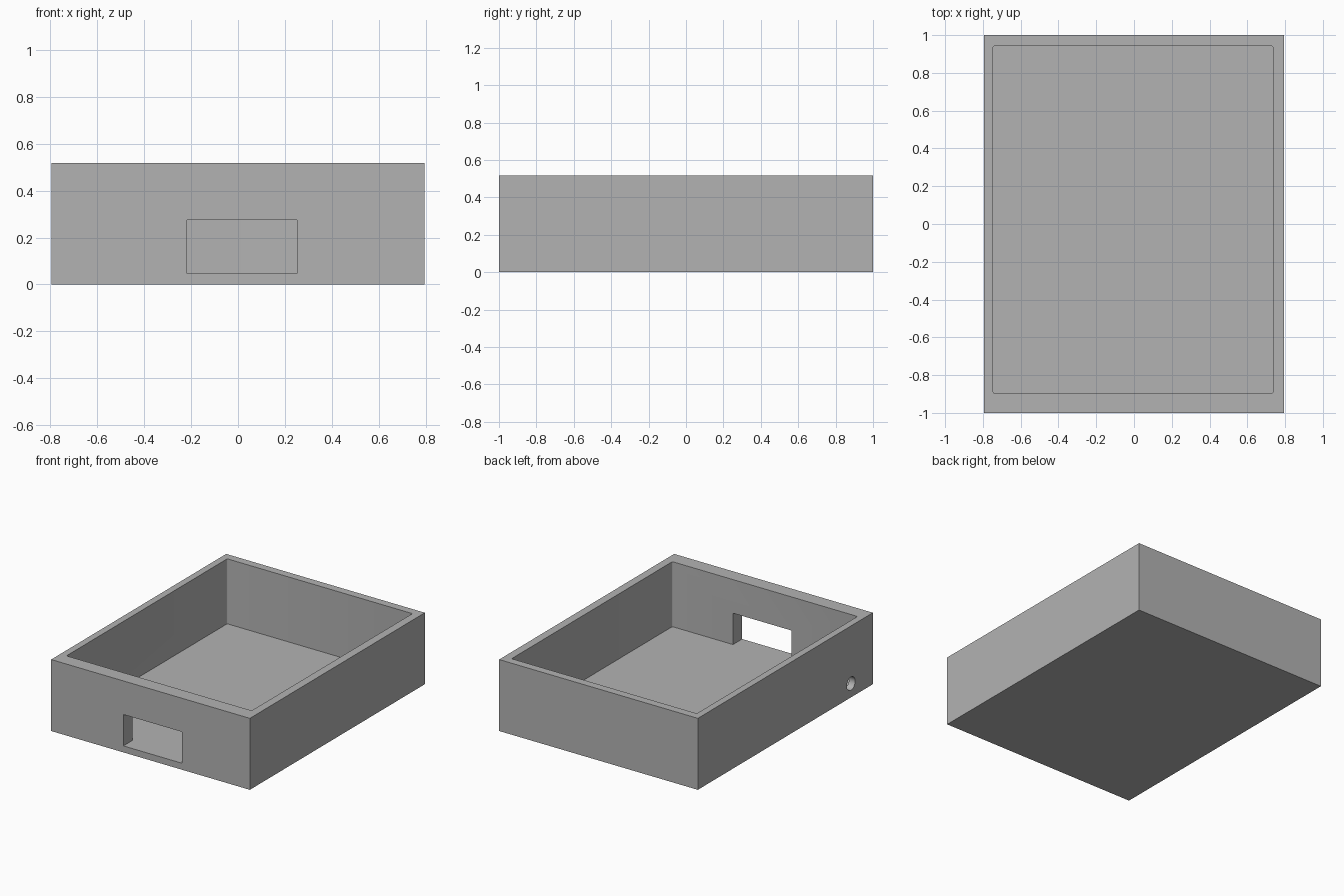
import bpy
import bmesh
from math import radians
from mathutils import Matrix, Vector

default = bpy.data.objects.get("Cube")
if default:
    bpy.data.objects.remove(default, do_unlink=True)

FLOOR = 0.047

grey = bpy.data.materials.new("grey plastic")
grey.use_nodes = True
colour = (0.45, 0.45, 0.45, 1)
grey.diffuse_color = colour
grey.node_tree.nodes["Principled BSDF"].inputs["Base Color"].default_value = colour


def add_object(name, bm):
    mesh = bpy.data.meshes.new(name)
    bm.to_mesh(mesh)
    bm.free()
    mesh.materials.append(grey)
    obj = bpy.data.objects.new(name, mesh)
    bpy.context.collection.objects.link(obj)
    return obj


def block(name, low, high, corner=0):
    """Box between two corners, with optional rounded upright edges."""
    low, high = Vector(low), Vector(high)
    bm = bmesh.new()
    bmesh.ops.create_cube(bm, size=1)
    bmesh.ops.scale(bm, vec=high - low, verts=bm.verts)
    bmesh.ops.translate(bm, vec=(low + high) / 2, verts=bm.verts)
    if corner:
        upright = [e for e in bm.edges
                   if abs(e.verts[0].co.z - e.verts[1].co.z) > 0.1]
        bmesh.ops.bevel(bm, geom=upright, offset=corner, segments=3,
                        profile=0.5, affect='EDGES')
    return add_object(name, bm)


def cut(target, cutter):
    """Subtract the cutter, apply the result and discard the cutter."""
    cutter.hide_render = True
    mod = target.modifiers.new(cutter.name, 'BOOLEAN')
    mod.operation = 'DIFFERENCE'
    mod.solver = 'EXACT'
    mod.object = cutter
    bpy.context.view_layer.objects.active = target
    bpy.ops.object.modifier_apply(modifier=mod.name)
    bpy.data.objects.remove(cutter, do_unlink=True)


# Open tray
case = block("open_case", (-0.795, -1, 0), (0.795, 1, 0.517))

# Off-centre cavity with slightly rounded corners
cut(case, block("cavity", (-0.746, -0.895, FLOOR), (0.736, 0.942, 0.7), 0.008))

# Rectangular port in the front wall, flush with the floor
cut(case, block("front_port", (-0.217, -1.1, FLOOR), (0.251, -0.8, 0.274)))

# Round cable hole through the right wall, near the front
bm = bmesh.new()
place = Matrix.Translation((-0.78, -0.75, 0.1)) @ Matrix.Rotation(radians(90), 4, 'Y')
bmesh.ops.create_cone(bm, cap_ends=True, segments=32, radius1=0.048,
                      radius2=0.048, depth=0.2, matrix=place)
cut(case, add_object("cable_hole", bm))

# Smooth the rounded surfaces and keep the edges sharp
case.select_set(True)
bpy.context.view_layer.objects.active = case
bpy.ops.object.shade_smooth_by_angle(angle=radians(35))
